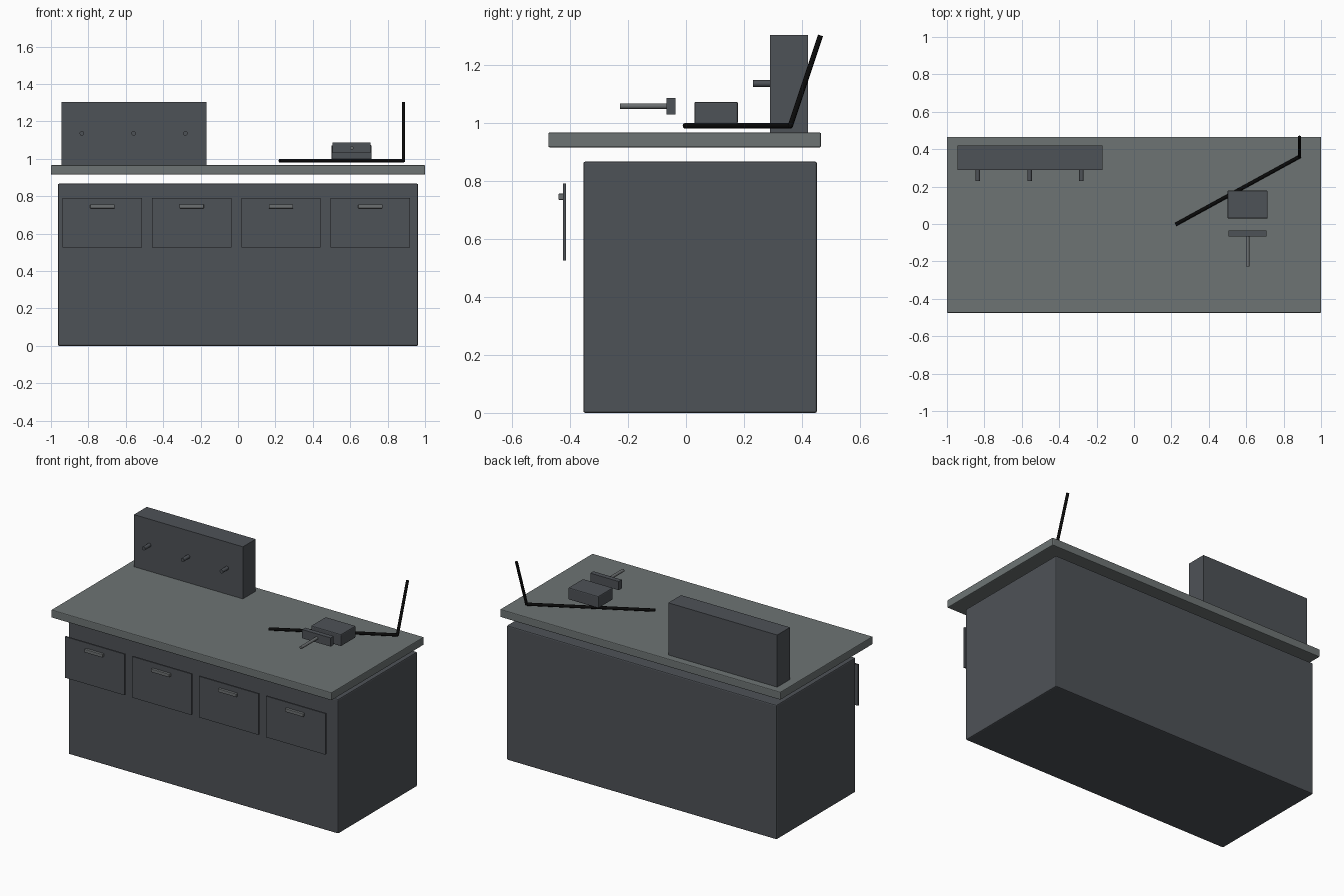
import bpy, bmesh, math
from mathutils import Vector

if "Cube" in bpy.data.objects:
    bpy.data.objects.remove(bpy.data.objects["Cube"])


def material(name, rgb):
    m = bpy.data.materials.new(name)
    m.diffuse_color = (*rgb, 1)
    m.use_nodes = True
    m.node_tree.nodes["Principled BSDF"].inputs["Base Color"].default_value = m.diffuse_color
    return m


CHARCOAL = material("charcoal_paint", (0.076, 0.084, 0.095))
TOP_GREY = material("worktop_grey", (0.155, 0.175, 0.175))
STEEL = material("handle_steel", (0.15, 0.16, 0.165))
BLACK = material("black_rod", (0.003, 0.003, 0.003))


def finish(name, bm, mat):
    me = bpy.data.meshes.new(name)
    bm.to_mesh(me)
    bm.free()
    me.materials.append(mat)
    ob = bpy.data.objects.new(name, me)
    bpy.context.collection.objects.link(ob)
    return ob


def box(name, x, y, z, mat, bevel=0.0):
    """Box from (min, max) ranges, with an optional bevelled edge."""
    bm = bmesh.new()
    bmesh.ops.create_cube(bm, size=1)
    for v in bm.verts:
        for i, (lo, hi) in enumerate((x, y, z)):
            v.co[i] = hi if v.co[i] > 0 else lo
    ob = finish(name, bm, mat)
    if bevel:
        mod = ob.modifiers.new("edge", "BEVEL")
        mod.width = bevel
        mod.segments = 2
    return ob


def rod(name, a, b, r, mat, sides=12):
    """Cylinder between two points."""
    a, b = Vector(a), Vector(b)
    bm = bmesh.new()
    bmesh.ops.create_cone(bm, cap_ends=True, segments=sides, radius1=r,
                          radius2=r, depth=(b - a).length)
    q = (b - a).to_track_quat('Z', 'Y')
    for v in bm.verts:
        v.co = q @ v.co + (a + b) / 2
    for f in bm.faces:
        f.smooth = len(f.verts) == 4
    return finish(name, bm, mat)


# Bench body and floating worktop
box("bench_body", (-0.963, 0.963), (-0.354, 0.452), (0, 0.867), CHARCOAL, 0.007)
box("worktop", (-1, 1), (-0.475, 0.466), (0.916, 0.967), TOP_GREY, 0.005)

# Drawer fronts and pulls
for i in range(4):
    cx = -0.725 + i * 0.4775
    box(f"drawer_front_{i+1}", (cx - 0.212, cx + 0.212), (-0.424, -0.414),
        (0.526, 0.791), CHARCOAL)
    box(f"drawer_pull_{i+1}", (cx - 0.065, cx + 0.065), (-0.44, -0.421),
        (0.735, 0.756), STEEL, 0.003)

# Tool board with pegs
box("tool_board", (-0.945, -0.168), (0.29, 0.42), (0.965, 1.303), CHARCOAL)
for i in range(3):
    px = -0.835 + i * 0.277
    rod(f"peg_{i+1}", (px, 0.231, 1.136), (px, 0.292, 1.136), 0.012, CHARCOAL)

# Vice block, jaw and screw handle
box("vice_block", (0.5, 0.715), (0.029, 0.179), (0.996, 1.073), CHARCOAL, 0.006)
box("vice_jaw", (0.505, 0.708), (-0.067, -0.036), (1.03, 1.086), CHARCOAL)
rod("vice_handle", (0.608, -0.228, 1.058), (0.608, -0.06, 1.058), 0.0095, STEEL)

# Bent black lamp arm
elbow = (0.885, 0.36, 0.99)
rod("lower_arm", (0.222, -0.003, 0.99), elbow, 0.0095, BLACK)
rod("upper_arm", elbow, (0.885, 0.464, 1.302), 0.009, BLACK)
bm = bmesh.new()
bmesh.ops.create_icosphere(bm, subdivisions=2, radius=0.0095)
finish("arm_joint", bm, BLACK).location = elbow
